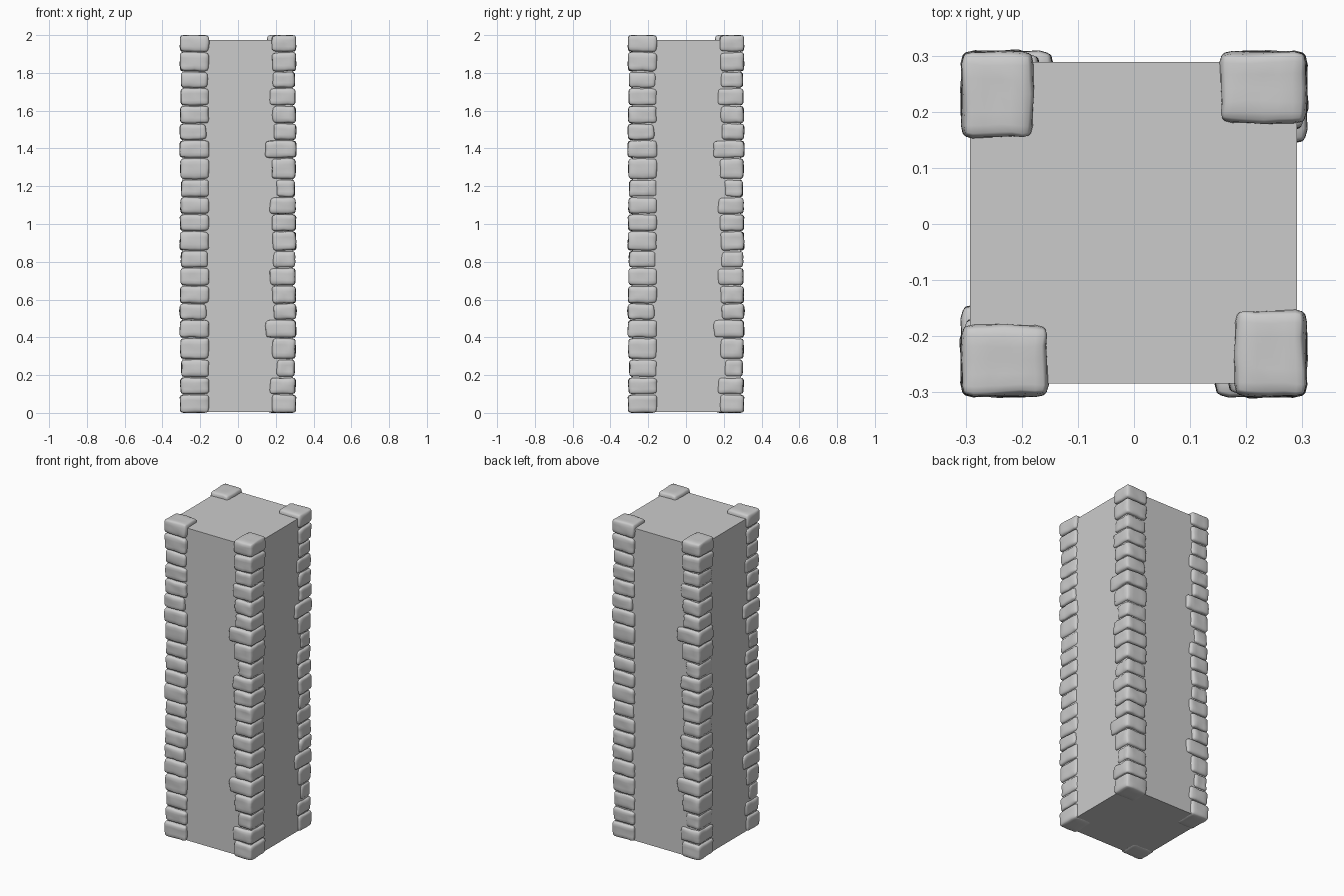
import bpy, bmesh, math
from mathutils import Vector, Matrix, noise

if "Cube" in bpy.data.objects:
    bpy.data.objects.remove(bpy.data.objects["Cube"])

# stone course joints (z), short-side lengths and long-side lengths
JOINTS = [0, .098, .188, .284, .397, .493, .578, .673, .768, .858, .962,
          1.052, 1.142, 1.237, 1.349, 1.444, 1.532, 1.626, 1.72, 1.807, 1.910, 2.0]
SHORT = [.125, .135, .10, .123, .157, .115, .122, .135, .118, .122]
LONG = [.152, .152, .152, .152, .154, .138, .152, .152, .145, .152]
OUT = [.306, .304, .300, .304, .307, .308, .305, .303, .301, .307]
RADIUS = .019


def gridded_cube():
    """Template cube of size 2, each side an 8 x 8 grid."""
    bm = bmesh.new()
    bmesh.ops.create_cube(bm, size=2)
    bmesh.ops.subdivide_edges(bm, edges=bm.edges[:], cuts=7, use_grid_fill=True)
    me = bpy.data.meshes.new("stone_template")
    bm.to_mesh(me)
    bm.free()
    return me


def add_stone(bm, template, lo, hi, seed):
    """Rounded, slightly uneven block between two corners."""
    centre, half = (lo + hi) / 2, (hi - lo) / 2
    start = len(bm.verts)
    bm.from_mesh(template)
    bm.verts.ensure_lookup_table()
    for v in bm.verts[start:]:
        # crowd the grid towards the edges, then round them off
        p = Vector([math.sin(c * math.pi / 2) * h for c, h in zip(v.co, half)])
        core = Vector([max(RADIUS - h, min(h - RADIUS, c)) for c, h in zip(p, half)])
        d = p - core
        if d.length > 1e-7:
            p = core + d.normalized() * RADIUS
        wob = noise.noise_vector(p * 22 + Vector((seed * 3.7, seed * 1.3, 5)))
        p += Vector((wob.x * .005, wob.y * .005, wob.z * .004))
        # flat faces keep their rounded-box position, ends stay within 0..2
        v.co = centre + p
        v.co.z = max(0, min(2, v.co.z))


def corner_stack(name, template, angle):
    bm = bmesh.new()
    for i, (z0, z1) in enumerate(zip(JOINTS, JOINTS[1:])):
        k = i % 10 if i < 20 else 0
        o = OUT[k]
        lo = Vector((-o, -o, z0 + (.002 if i > 0 else 0)))
        hi = Vector((-.306 + LONG[k], -.304 + SHORT[k], z1 - (.002 if i < 20 else 0)))
        add_stone(bm, template, lo, hi, 1 + i)
    bm.transform(Matrix.Rotation(angle, 4, 'Z'))
    for f in bm.faces:
        f.smooth = True
    me = bpy.data.meshes.new(name)
    bm.to_mesh(me)
    bm.free()
    bpy.context.collection.objects.link(bpy.data.objects.new(name, me))


# plain square core of the pillar
bpy.ops.mesh.primitive_cube_add(size=1, location=(-.001, .002, .990))
pillar = bpy.context.object
pillar.name = "pillar_core"
pillar.scale = (.583, .573, 1.970)

# four corner stone stacks, each a quarter turn from the last
stone = gridded_cube()
for n, corner in enumerate(("front_left", "front_right", "back_right", "back_left")):
    corner_stack(corner + "_corner_stones", stone, n * math.pi / 2)
bpy.data.meshes.remove(stone)
